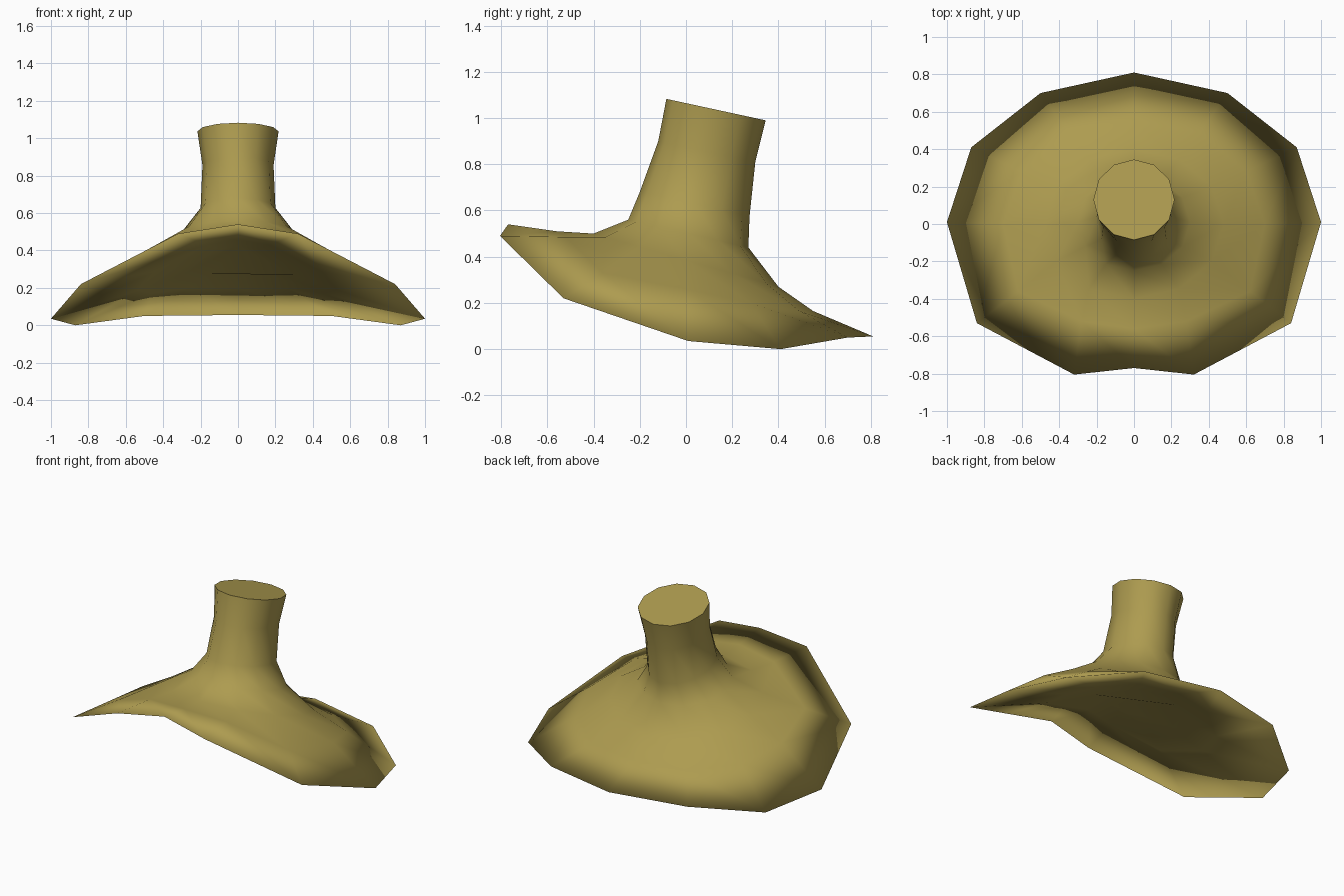
import bpy, bmesh, math

cube = bpy.data.objects.get("Cube")
if cube:
    bpy.data.objects.remove(cube, do_unlink=True)

# One olive-gold felt colour
felt = bpy.data.materials.new("olive gold felt")
felt.use_nodes = True
col = (0.42, 0.33, 0.08, 1.0)
felt.diffuse_color = col
bsdf = next(n for n in felt.node_tree.nodes if n.type == 'BSDF_PRINCIPLED')
bsdf.inputs["Base Color"].default_value = col
bsdf.inputs["Roughness"].default_value = 0.8


def mirrored(half):
    """Close a half ring (back to front on +x) into a 12-sided ring."""
    return half + [(-x, y, z) for x, y, z in reversed(half[1:-1])]


def tilted_ring(rx, y_front, z_front, y_back, z_back):
    """12-sided ellipse, tilted so it passes through a front and a back point."""
    cy, ry = (y_back + y_front) / 2, (y_back - y_front) / 2
    cz, rz = (z_back + z_front) / 2, (z_back - z_front) / 2
    return mirrored([(rx * math.sin(a), cy + ry * math.cos(a), cz + rz * math.cos(a))
                     for a in (math.radians(30 * k) for k in range(7))])


def lining(ring, scale, lift):
    """Inside copy of a ring, shrunk and raised."""
    return [(x * scale, y * scale, z * scale + lift) for x, y, z in ring]


# Brim rings, back to front
rim = mirrored([(0, .81, .055), (.5, .70, .05), (.87, .41, 0), (1, .01, .035),
                (.84, -.53, .22), (.32, -.805, .49), (0, -.77, .54)])
slope = mirrored([(0, .55, .165), (.35, .49, .165), (.60, .28, .20), (.70, 0, .26),
                  (.62, -.36, .33), (.28, -.52, .485), (0, -.56, .51)])
foot = tilted_ring(.48, -.40, .50, .40, .27)

# Crown rings, bottom to top
base = tilted_ring(.30, -.25, .56, .27, .44)
waist = tilted_ring(.20, -.20, .68, .275, .575)
neck = tilted_ring(.19, -.12, .90, .30, .81)
top = tilted_ring(.217, -.085, 1.083, .345, .99)

# Hollow inside out to the rim, then the outside up to the top
rings = [lining(rim, .30, .26), lining(rim, .53, .17), rim,
         slope, foot, base, waist, neck, top]

bm = bmesh.new()
loops = [[bm.verts.new(p) for p in ring] for ring in rings]
for a, b in zip(loops, loops[1:]):
    for i in range(12):
        j = (i + 1) % 12
        bm.faces.new((a[i], a[j], b[j], b[i]))
# Cavity ceiling and crown top
bm.faces.new(loops[0])
crown_top = bm.faces.new(loops[-1])
bmesh.ops.recalc_face_normals(bm, faces=bm.faces)
for f in bm.faces:
    f.smooth = f is not crown_top

mesh = bpy.data.meshes.new("hat")
bm.to_mesh(mesh)
bm.free()
mesh.materials.append(felt)
hat = bpy.data.objects.new("hat", mesh)
bpy.context.collection.objects.link(hat)
